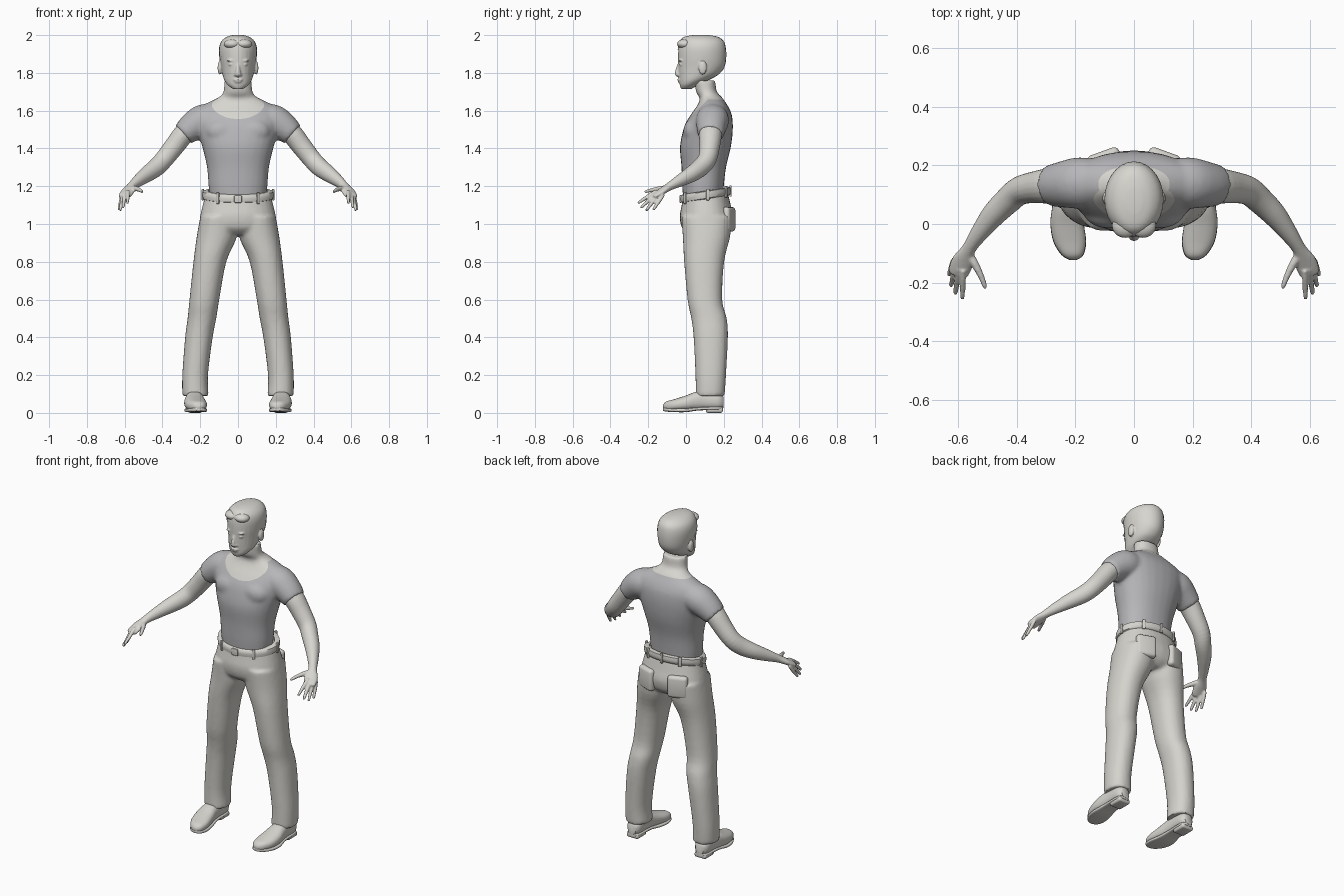
import bpy, bmesh, math
from mathutils import Vector, Matrix

if "Cube" in bpy.data.objects:
    bpy.data.objects.remove(bpy.data.objects["Cube"])


def material(name, rgb):
    m = bpy.data.materials.new(name)
    m.diffuse_color = (*rgb, 1)
    m.use_nodes = True
    m.node_tree.nodes["Principled BSDF"].inputs["Base Color"].default_value = m.diffuse_color
    return m


SKIN = material("pale_skin", (0.68, 0.67, 0.63))
CLOTH = material("light_trousers", (0.66, 0.65, 0.61))
SHIRT = material("grey_shirt", (0.47, 0.47, 0.485))


def spline(rows, steps=4):
    """Catmull-Rom through rows of numbers."""
    out = []
    for i in range(len(rows) - 1):
        p = [rows[max(0, min(len(rows) - 1, i + k))] for k in (-1, 0, 1, 2)]
        for s in range(steps):
            t = s / steps
            out.append([0.5 * (2 * b + (c - a) * t + (2 * a - 5 * b + 4 * c - d) * t * t
                               + (3 * b - a - 3 * c + d) * t ** 3) for a, b, c, d in zip(*p)])
    return out + [list(rows[-1])]


def skin_rings(bm, rings, n=28, p=2.0):
    """Closed loft through (centre, u, v) ellipses."""
    loops = []
    for c, u, v in rings:
        loop = []
        for i in range(n):
            a = 2 * math.pi * i / n
            ca, sa = math.cos(a), math.sin(a)
            loop.append(bm.verts.new(c + u * math.copysign(abs(ca) ** (2 / p), ca)
                                     + v * math.copysign(abs(sa) ** (2 / p), sa)))
        loops.append(loop)
    for a, b in zip(loops, loops[1:]):
        for i in range(n):
            bm.faces.new((a[i], a[(i + 1) % n], b[(i + 1) % n], b[i]))
    bm.faces.new(loops[0])
    bm.faces.new(loops[-1])


def stack(bm, rows, p=2.0):
    """Horizontal rings: z, x, y, x radius, y radius."""
    skin_rings(bm, [(Vector((x, y, z)), Vector((max(a, .003), 0, 0)), Vector((0, max(b, .003), 0)))
                    for z, x, y, a, b in spline(rows)], p=p)


def along_y(bm, rows, p=2.0):
    """Upright rings: y, x, z, x radius, z radius."""
    skin_rings(bm, [(Vector((x, y, z)), Vector((max(a, .003), 0, 0)), Vector((0, 0, max(b, .003))))
                    for y, x, z, a, b in spline(rows)], p=p)


def limb(bm, rows, s=1):
    """Tube along a path: x, y, z, sideways radius, upward radius."""
    pts = spline(rows)
    pos = [Vector((s * r[0], r[1], r[2])) for r in pts]
    rings = []
    for i, r in enumerate(pts):
        d = (pos[min(i + 1, len(pos) - 1)] - pos[max(i - 1, 0)]).normalized()
        u = d.cross(Vector((0, 0, 1))).normalized()
        rings.append((pos[i], u * max(r[3], .002), u.cross(d) * max(r[4], .002)))
    skin_rings(bm, rings, n=20)


def ball(bm, c, r):
    bmesh.ops.create_uvsphere(bm, u_segments=20, v_segments=12, radius=1,
                              matrix=Matrix.Translation(c) @ Matrix.Diagonal((*r, 1)))


def finish(name, bm, mat, voxel=0, smooth=0, bevel=0, angle=50):
    bmesh.ops.recalc_face_normals(bm, faces=bm.faces)
    me = bpy.data.meshes.new(name)
    bm.to_mesh(me)
    bm.free()
    ob = bpy.data.objects.new(name, me)
    bpy.context.collection.objects.link(ob)
    me.materials.append(mat)
    bpy.ops.object.select_all(action='DESELECT')
    ob.select_set(True)
    bpy.context.view_layer.objects.active = ob
    if voxel:
        m = ob.modifiers.new("fuse", 'REMESH')
        m.mode, m.voxel_size = 'VOXEL', voxel
        bpy.ops.object.modifier_apply(modifier=m.name)
    if smooth:
        m = ob.modifiers.new("soften", 'SMOOTH')
        m.factor, m.iterations = 0.5, smooth
        bpy.ops.object.modifier_apply(modifier=m.name)
    if bevel:
        m = ob.modifiers.new("round", 'BEVEL')
        m.width, m.segments = bevel, 3
        bpy.ops.object.modifier_apply(modifier=m.name)
    bpy.ops.object.shade_smooth_by_angle(angle=math.radians(angle))
    return ob


def box(name, c, size, mat, turn=0, tilt=0, bevel=.004):
    bm = bmesh.new()
    bmesh.ops.create_cube(bm, size=1, matrix=Matrix.Translation(c) @ Matrix.Rotation(turn, 4, 'Z')
                          @ Matrix.Rotation(tilt, 4, 'X') @ Matrix.Diagonal((*size, 1)))
    return finish(name, bm, mat, bevel=bevel)


# Shirt with sleeves, neck included
bm = bmesh.new()
stack(bm, [(1.13, 0, .09, .148, .105), (1.2, 0, .09, .156, .11), (1.3, 0, .094, .164, .118),
           (1.4, 0, .102, .187, .134), (1.47, 0, .112, .207, .134), (1.53, 0, .122, .22, .126),
           (1.58, 0, .134, .222, .108), (1.62, 0, .14, .2, .085), (1.65, 0, .138, .145, .067),
           (1.672, 0, .13, .1, .06), (1.70, 0, .108, .077, .055), (1.76, 0, .1, .072, .056)], p=2.2)
for s in (1, -1):
    limb(bm, [(.10, .14, 1.56, .075, .07), (.18, .14, 1.55, .088, .085),
              (.24, .135, 1.515, .08, .078), (.29, .13, 1.473, .069, .063)], s)
    ball(bm, (s * .085, .035, 1.49), (.085, .05, .065))
shirt = finish("shirt", bm, SHIRT, voxel=.01, smooth=6)
# Scooped neckline cut into the surface
shirt.data.materials.append(SKIN)
bm = bmesh.new()
bm.from_mesh(shirt.data)
for co, no in (((0, .015, 1.56), (0, -1, 1)), ((0, 0, 1.66), (0, 0, 1))):
    bmesh.ops.bisect_plane(bm, geom=bm.verts[:] + bm.edges[:] + bm.faces[:],
                           plane_co=co, plane_no=no)
for f in bm.faces:
    c = f.calc_center_median()
    f.material_index = int(c.z > min(1.66, 1.545 + c.y))
bm.to_mesh(shirt.data)
bm.free()

# Head with nose, lips, brows, eyes and ears
SKULL = [(1.715, 0, .002, .028, .028), (1.735, 0, .015, .054, .048), (1.76, 0, .04, .072, .076),
         (1.79, 0, .066, .082, .105), (1.83, 0, .08, .089, .121), (1.88, 0, .084, .096, .126),
         (1.93, 0, .084, .097, .124), (1.965, 0, .083, .085, .114), (1.988, 0, .08, .058, .088),
         (1.998, 0, .08, .025, .04)]
bm = bmesh.new()
stack(bm, SKULL)
limb(bm, [(0, -.030, 1.855, .009, .01), (0, -.044, 1.815, .011, .012),
          (0, -.046, 1.793, .017, .012), (0, -.038, 1.783, .012, .006)])
ball(bm, (0, -.034, 1.764), (.026, .012, .006))
ball(bm, (0, -.031, 1.753), (.022, .012, .006))
for s in (1, -1):
    ball(bm, (s * .013, -.037, 1.79), (.009, .011, .008))
    ball(bm, (s * .036, -.027, 1.865), (.024, .012, .006))
    ball(bm, (s * .036, -.025, 1.845), (.014, .011, .007))
    ball(bm, (s * .097, .088, 1.826), (.011, .022, .036))
finish("head", bm, SKIN, voxel=.005, smooth=3)

# Cropped hair cap with a raised front
bm = bmesh.new()
stack(bm, [(z + .002, x, y, a + .003, b + .003) for z, x, y, a, b in SKULL])
bmesh.ops.bisect_plane(bm, geom=bm.verts[:] + bm.edges[:] + bm.faces[:], clear_inner=True,
                       plane_co=(0, -.04, 1.92), plane_no=(0, .5, 1))
for s in (1, -1):
    ball(bm, (s * .03, -.005, 1.953), (.045, .042, .026))
finish("hair", bm, SKIN)

# Arms and hands
FINGERS = [((.583, -.180, 1.16), (.585, -.256, 1.11)), ((.600, -.172, 1.15), (.609, -.240, 1.085)),
           ((.611, -.155, 1.142), (.624, -.213, 1.07)), ((.617, -.132, 1.137), (.631, -.175, 1.073))]
for s, side in ((1, "left"), (-1, "right")):
    bm = bmesh.new()
    limb(bm, [(.22, .135, 1.53, .06, .055), (.285, .13, 1.478, .061, .056),
              (.34, .125, 1.408, .054, .053), (.39, .113, 1.345, .049, .05),
              (.43, .08, 1.302, .046, .049), (.48, .03, 1.265, .041, .043),
              (.53, -.035, 1.228, .03, .032), (.563, -.085, 1.2, .024, .022),
              (.582, -.125, 1.175, .037, .018), (.598, -.163, 1.151, .036, .015),
              (.602, -.175, 1.144, .026, .011)], s)
    for a, b in FINGERS:
        a, b = Vector(a), Vector(b)
        limb(bm, [(*a.lerp(b, t), r, r) for t, r in
                  ((-.3, .009), (.1, .0105), (.55, .0095), (.92, .0075), (1, .004))], s)
    limb(bm, [(.567, -.095, 1.192, .013, .013), (.546, -.13, 1.188, .014, .014),
              (.525, -.17, 1.182, .011, .011), (.508, -.212, 1.172, .008, .008),
              (.505, -.219, 1.17, .004, .004)], s)
    finish(side + "_arm", bm, SKIN, voxel=.005, smooth=3)

# Trousers
bm = bmesh.new()
stack(bm, [(1.165, 0, .105, .17, .117), (1.1, 0, .107, .187, .13), (1.04, 0, .109, .2, .142),
           (.98, 0, .108, .198, .13), (.945, 0, .108, .12, .095)], p=2.2)
for s in (1, -1):
    stack(bm, [(1.04, s * .1, .11, .1, .135), (.93, s * .113, .108, .106, .125),
               (.8, s * .149, .096, .087, .106), (.6, s * .178, .1, .079, .092),
               (.5, s * .191, .122, .076, .094), (.4, s * .207, .131, .073, .091),
               (.2, s * .227, .131, .068, .081), (.09, s * .225, .128, .07, .077)], p=2.2)
finish("trousers", bm, CLOTH, voxel=.01, smooth=5)


# Belt, tilted up towards the back
def waist(a, grow=0):
    y = .104 + (.123 + grow) * math.sin(a)
    return Vector(((.178 + grow) * math.cos(a), y, 1.137 + .16 * y))


bm = bmesh.new()
prof = [(0, -.022), (.008, -.018), (.011, 0), (.008, .018), (0, .022), (-.02, .022), (-.02, -.022)]
hoops = [[bm.verts.new(waist(2 * math.pi * i / 48, g) + Vector((0, 0, h))) for g, h in prof]
         for i in range(48)]
for i, a in enumerate(hoops):
    b = hoops[(i + 1) % 48]
    for j in range(len(prof)):
        k = (j + 1) % len(prof)
        bm.faces.new((a[j], b[j], b[k], a[k]))
finish("belt", bm, CLOTH)
for i, deg in enumerate((-125, -55, 5, 55, 90, 125, 175)):
    a = math.radians(deg)
    box("belt_loop_%d" % i, waist(a, .009), (.018, .012, .06), CLOTH, a + math.pi / 2)
box("belt_buckle", waist(-math.pi / 2, .010), (.04, .012, .04), CLOTH)

# Back pockets and shoes
for s, side in ((1, "left"), (-1, "right")):
    box(side + "_back_pocket", (s * .103, .226, 1.025), (.115, .045, .13), CLOTH,
        -s * .35, bevel=.018)
    bm = bmesh.new()
    along_y(bm, [(-.122, s * .208, .032, .012, .01), (-.105, s * .21, .036, .036, .024),
                 (-.06, s * .219, .042, .055, .031), (0, s * .228, .052, .057, .04),
                 (.05, s * .23, .063, .05, .048), (.1, s * .229, .067, .045, .05),
                 (.17, s * .228, .062, .043, .044), (.198, s * .228, .057, .026, .03)], p=2.4)
    along_y(bm, [(-.122, s * .208, .019, .014, .008), (-.105, s * .21, .017, .038, .01),
                 (-.06, s * .219, .014, .056, .01), (0, s * .228, .014, .056, .01),
                 (.07, s * .229, .022, .044, .009), (.17, s * .228, .025, .042, .009),
                 (.197, s * .228, .025, .022, .009)], p=4)
    finish(side + "_shoe", bm, CLOTH)
    box(side + "_heel", (s * .228, .15, .015), (.078, .09, .03), CLOTH, bevel=.012)
